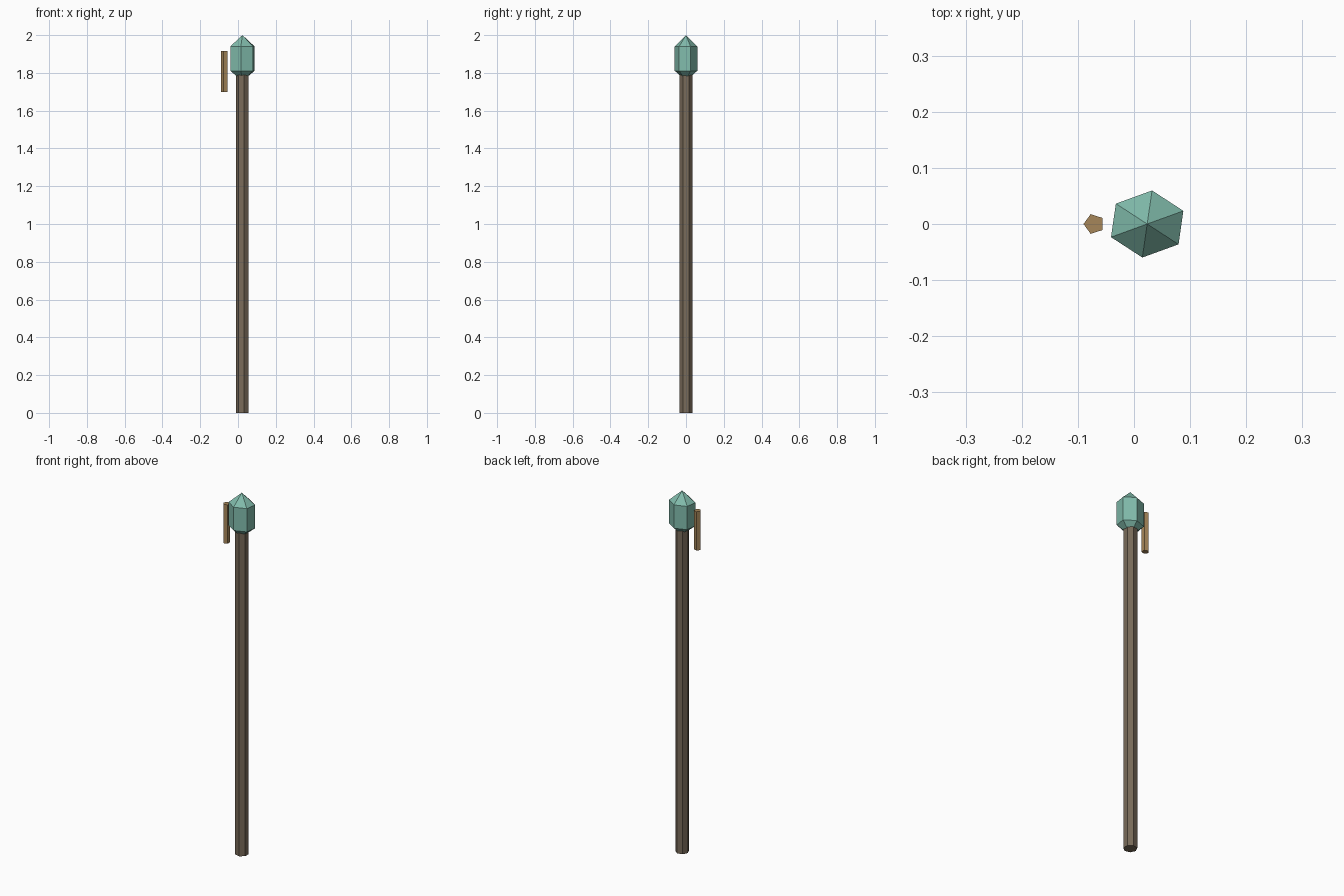
import bpy, math

if "Cube" in bpy.data.objects:
    bpy.data.objects.remove(bpy.data.objects["Cube"])


def material(name, rgb):
    m = bpy.data.materials.new(name)
    m.diffuse_color = (*rgb, 1)
    m.use_nodes = True
    m.node_tree.nodes["Principled BSDF"].inputs["Base Color"].default_value = m.diffuse_color
    return m


def lathe(name, sides, profile, x, turn, mat, squash=1.0):
    """Faceted upright solid from (radius, z) rings; radius 0 makes a point."""
    verts, rings, faces = [], [], []
    for r, z in profile:
        n = sides if r > 0 else 1
        start = len(verts)
        for i in range(n):
            a = turn + math.tau * i / sides
            verts.append((x + r * math.cos(a), r * squash * math.sin(a), z))
        rings.append([start + i % n for i in range(sides)])
    for lo, hi in zip(rings, rings[1:]):
        for i in range(sides):
            j = (i + 1) % sides
            quad = [lo[i], lo[j], hi[j], hi[i]]
            faces.append(list(dict.fromkeys(quad)))
    if profile[0][0] > 0:
        faces.append(rings[0][::-1])
    if profile[-1][0] > 0:
        faces.append(rings[-1])
    me = bpy.data.meshes.new(name)
    me.from_pydata(verts, [], faces)
    me.materials.append(mat)
    ob = bpy.data.objects.new(name, me)
    bpy.context.collection.objects.link(ob)
    return ob


dark_wood = material("dark_wood", (0.19, 0.145, 0.10))
teal = material("teal_crystal", (0.22, 0.50, 0.41))
tan = material("tan_wood", (0.38, 0.24, 0.10))

# Seven-sided staff shaft
lathe("shaft", 7, [(0.035, 0), (0.035, 1.79)], 0.0235, math.pi, dark_wood)

# Six-sided crystal, slightly flattened front to back
lathe("crystal", 6, [(0, 1.757), (0.07, 1.811), (0.07, 1.94), (0, 2.0)],
      0.0235, 0.4, teal, 0.86)

# Five-sided peg floating beside the crystal
lathe("side_peg", 5, [(0.0185, 1.70), (0.0185, 1.915)], -0.0715, math.pi, tan)
